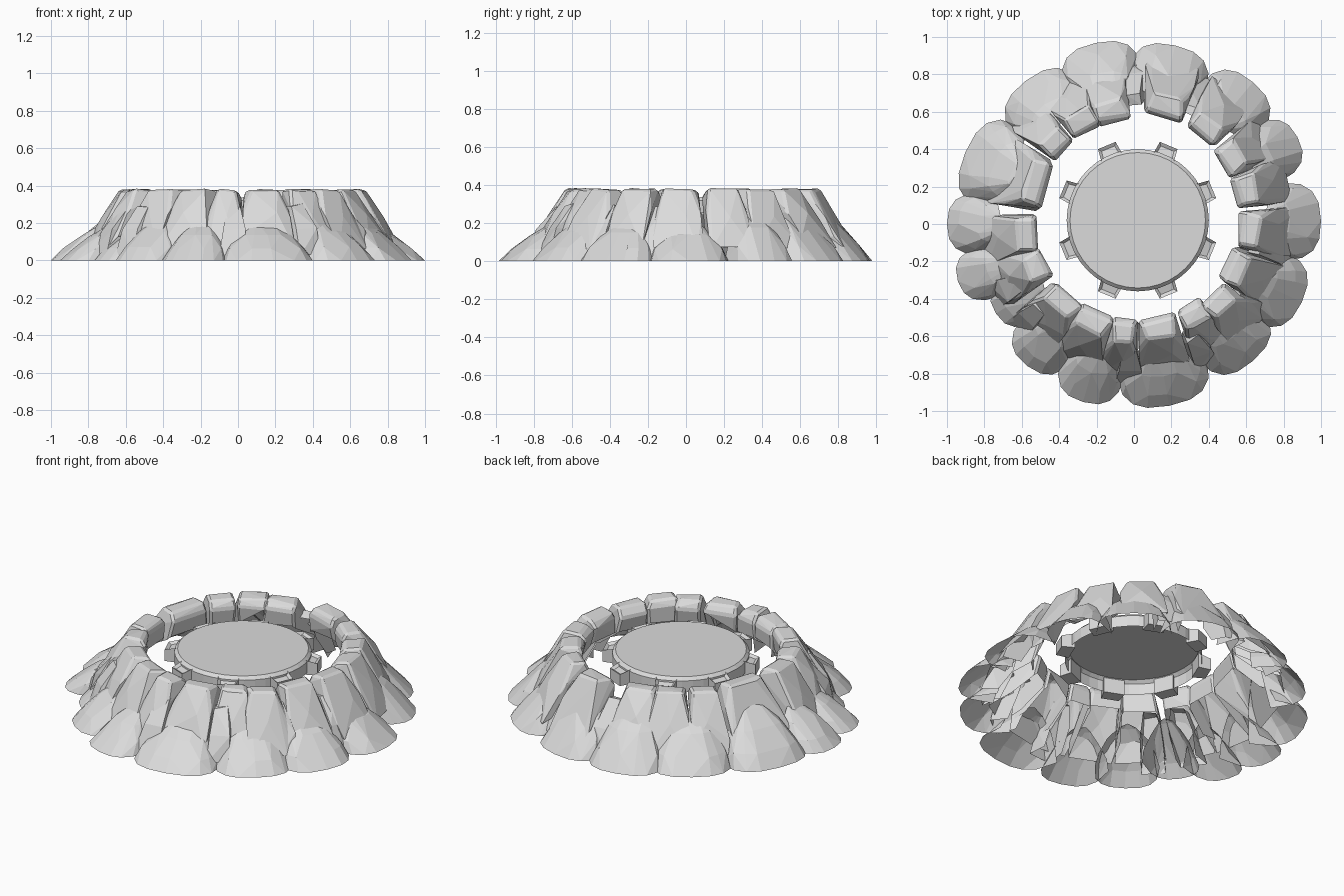
import bpy, bmesh, math, random
from mathutils import Matrix

random.seed(4)
if "Cube" in bpy.data.objects:
    bpy.data.objects.remove(bpy.data.objects["Cube"], do_unlink=True)

stone = bpy.data.materials.new("grey stone")
stone.use_nodes = True
GREY = (0.71, 0.71, 0.71, 1)
stone.diffuse_color = GREY
stone.node_tree.nodes["Principled BSDF"].inputs["Base Color"].default_value = GREY


def finish(bm, name):
    mesh = bpy.data.meshes.new(name)
    bm.to_mesh(mesh)
    bm.free()
    mesh.materials.append(stone)
    bpy.context.collection.objects.link(bpy.data.objects.new(name, mesh))


def place(angle, center):
    return Matrix.Translation((*center, 0)) @ Matrix.Rotation(math.radians(angle), 4, "Z")


def jitter(amount):
    return random.uniform(-amount, amount)


def rock_shell(name, points, matrix, worn=0.0, open_back=False):
    """Convex rock from points (radial, tangential, z), left hollow underneath."""
    bm = bmesh.new()
    for p in points:
        bm.verts.new(p)
    res = bmesh.ops.convex_hull(bm, input=bm.verts[:])
    loose = {v for v in res["geom_interior"] + res["geom_unused"] if isinstance(v, bmesh.types.BMVert)}
    bmesh.ops.delete(bm, geom=list(loose), context="VERTS")
    bmesh.ops.dissolve_limit(bm, angle_limit=0.09, verts=bm.verts[:], edges=bm.edges[:])
    bmesh.ops.recalc_face_normals(bm, faces=bm.faces[:])
    if worn:
        sharp = [e for e in bm.edges if e.calc_face_angle(0) > 0.5 and min(v.co.z for v in e.verts) > 0.2]
        bmesh.ops.bevel(bm, geom=sharp, offset=worn, segments=1, affect="EDGES", clamp_overlap=True)
    bm.normal_update()
    hidden = [f for f in bm.faces if f.normal.z < -0.3 or (open_back and f.normal.x < -0.4)]
    bmesh.ops.delete(bm, geom=hidden, context="FACES")
    bmesh.ops.transform(bm, matrix=matrix, verts=bm.verts[:])
    finish(bm, name)


# Upper ring: leaning blocks, section given as (radius, height, width factor)
SECTION = [(0.535, 0.335, 0.9), (0.56, 0.375, 0.85), (0.65, 0.38, 0.8),
           (0.71, 0.26, 1.15), (0.79, 0.13, 1.3), (0.83, 0.07, 1.25),
           (0.55, 0.23, 0.95), (0.7, 0.12, 1.15)]
UPPER = [(15, .09), (-6, .1), (-27, .1), (-46, .09), (-61, .08), (-80, .1),
         (-98, .07), (-114, .1), (-133, .11), (-155, .09), (-172, .1), (161, .14),
         (138, .075), (121, .09), (105, .1), (77, .11), (54, .1), (33, .09)]
for i, (angle, half) in enumerate(UPPER):
    pts = []
    shift = jitter(0.015)
    for r, z, w in SECTION:
        for side in (-1, 1):
            pts.append((r + shift + jitter(0.012), side * half * w + jitter(0.012), z + jitter(0.006)))
    # bulging ridge on the outer slope
    pts.append((0.75 + shift, jitter(half * 0.5), 0.24 + jitter(0.02)))
    pts.append((0.66 + shift, jitter(half * 0.5), 0.365 + jitter(0.01)))
    rock_shell(f"upper_rock_{i + 1}", pts, place(angle, (0.03, 0.03)), worn=0.012)

# Lower ring: rounded boulders (angle, outer radius, half width, height)
LOWER = [(1, 1.0, .21, .21), (-25, .99, .21, .23), (-49, .97, .22, .24),
         (-79, .99, .25, .21), (-106, .99, .18, .21), (-127, .95, .18, .24),
         (-147, .88, .15, .22), (-162, .99, .15, .2), (180, 1.0, .17, .21),
         (157, .98, .25, .27), (127, .96, .23, .29), (102, .99, .22, .29),
         (77, .98, .22, .3), (50, .99, .21, .27), (28, .99, .17, .27)]
# rings as (height factor, width factor, radial factor)
RINGS = [(0, 1, 1), (0.3, 0.88, 0.79), (0.65, 0.62, 0.45), (0.93, 0.27, 0.08)]
DEPTH = 0.24
for i, (angle, outer, half, height) in enumerate(LOWER):
    pts = []
    for h, w, radial in RINGS:
        for k in range(9):
            a = math.pi * (k / 8 - 0.5)
            rough = 1 if h == 0 else random.uniform(0.92, 1.04)
            t = math.copysign(abs(math.sin(a)) ** 0.8, a) * half * w * rough
            r = outer - DEPTH - 0.05 * h + DEPTH * radial * rough * max(math.cos(a), 0) ** 0.6
            pts.append((r, t, height * h))
    pts.append((outer - DEPTH - 0.06, jitter(0.04), height))
    # back edge tucked under the upper ring
    for side in (-1, 1):
        pts.append((outer - DEPTH - 0.04, side * half * 0.8, 0.03))
    rock_shell(f"lower_rock_{i + 1}", pts, place(angle, (0, 0)), open_back=True)

# Small filler stones wedged between the boulders
FILLER = ((0.03, 0.74, 0.85, 0.07), (0.16, 0.67, 0.79, 0.06), (0.29, 0.63, 0.69, 0.04))
for i, angle in enumerate((-12, -37, -64, -93, -138, -153, 91, 64)):
    pts = []
    for z, r0, r1, w in FILLER:
        for r in (r0, r1):
            for side in (-1, 1):
                pts.append((r + jitter(0.015), side * w + jitter(0.012), z + jitter(0.015)))
    rock_shell(f"filler_stone_{i + 1}", pts, place(angle, (0.01, 0.01)), open_back=True)

# Central disc: a plate with a chamfered rim and a short skirt, open below
CENTER = (0.02, 0.02)
bm = bmesh.new()
bmesh.ops.create_cone(bm, cap_ends=True, segments=40, radius1=0.38, radius2=0.38, depth=0.085,
                      matrix=Matrix.Translation((*CENTER, 0.295)))
bm.normal_update()
base = [f for f in bm.faces if f.normal.z < -0.9]
bmesh.ops.delete(bm, geom=base, context="FACES_ONLY")
rim = [e for e in bm.edges if all(v.co.z > 0.33 for v in e.verts)]
bmesh.ops.bevel(bm, geom=rim, offset=0.018, segments=1, affect="EDGES")
finish(bm, "central_disc")

# Eight clamps around the disc, each tapering outward with a recessed top
for i in range(8):
    bm = bmesh.new()
    bmesh.ops.create_cube(bm, size=1, matrix=Matrix.Translation((0.395, 0, 0.285))
                          @ Matrix.Diagonal((0.075, 0.12, 0.09, 1)))
    for v in bm.verts:
        if v.co.x > 0.4:
            v.co.y *= 0.85
            if v.co.z > 0.3:
                v.co.z -= 0.02
    bm.normal_update()
    top = [f for f in bm.faces if f.normal.z > 0.8]
    bmesh.ops.inset_region(bm, faces=top, thickness=0.02, depth=-0.015)
    bmesh.ops.transform(bm, matrix=place(22.5 + 45 * i, CENTER), verts=bm.verts[:])
    finish(bm, f"clamp_{i + 1}")
